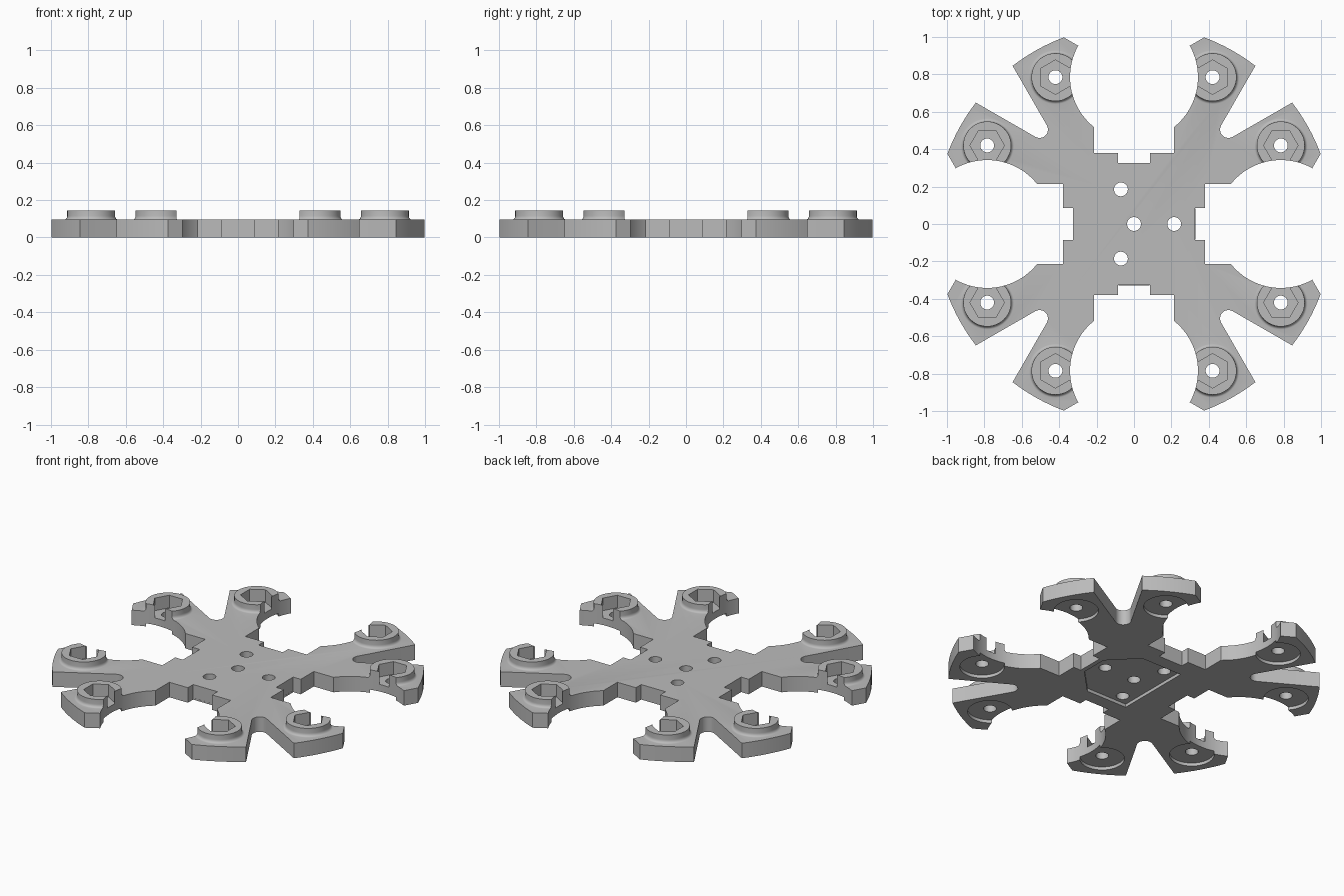
import bpy, bmesh
from math import sin, cos, pi, atan2, hypot, radians

cube = bpy.data.objects.get("Cube")
if cube:
    bpy.data.objects.remove(cube, do_unlink=True)

grey = bpy.data.materials.new("plain_grey")
grey.use_nodes = True
grey.diffuse_color = (0.5, 0.5, 0.5, 1)
grey.node_tree.nodes["Principled BSDF"].inputs["Base Color"].default_value = (0.5, 0.5, 0.5, 1)

PLATE_TOP, BOSS_TOP = 0.095, 0.145


def prism(bm, points, z0, z1):
    """Closed solid from a flat outline."""
    low = [bm.verts.new((x, y, z0)) for x, y in points]
    high = [bm.verts.new((x, y, z1)) for x, y in points]
    bm.faces.new(low)
    bm.faces.new(high)
    for i in range(len(points)):
        j = (i + 1) % len(points)
        bm.faces.new((low[i], low[j], high[j], high[i]))


def ring(centre, radius, sides, turn=0.0):
    return [(centre[0] + radius * cos(turn + 2 * pi * i / sides),
             centre[1] + radius * sin(turn + 2 * pi * i / sides)) for i in range(sides)]


def lathe(bm, centre, profile, sides=48):
    """Closed turned solid from (radius, z) pairs."""
    loops = [[bm.verts.new((x, y, z)) for x, y in ring(centre, r, sides)] for r, z in profile]
    bm.faces.new(loops[0])
    bm.faces.new(loops[-1])
    for a, b in zip(loops, loops[1:]):
        for i in range(sides):
            j = (i + 1) % sides
            bm.faces.new((a[i], a[j], b[j], b[i]))


def finish(bm, name):
    bmesh.ops.recalc_face_normals(bm, faces=bm.faces)
    mesh = bpy.data.meshes.new(name)
    bm.to_mesh(mesh)
    bm.free()
    mesh.materials.append(grey)
    obj = bpy.data.objects.new(name, mesh)
    bpy.context.collection.objects.link(obj)
    return obj


def combine(target, tool, operation):
    """Apply one boolean and discard the tool."""
    mod = target.modifiers.new(tool.name, 'BOOLEAN')
    mod.operation, mod.solver, mod.object = operation, 'EXACT', tool
    bpy.context.view_layer.update()
    graph = bpy.context.evaluated_depsgraph_get()
    mesh = bpy.data.meshes.new_from_object(target.evaluated_get(graph))
    target.modifiers.clear()
    target.data = mesh
    bpy.data.objects.remove(tool, do_unlink=True)


# Plate outline: one eighth, mirrored on the diagonal, then turned four times
eighth = [(0.085, 0.327), (0.085, 0.38), (0.215, 0.38), (0.215, 0.905)]
reach = 1.066
start, end = atan2(0.997, 0.375), atan2(0.847, 0.65)
for i in range(9):
    a = start + (end - start) * i / 8
    eighth.append((reach * cos(a), reach * sin(a)))
for i in range(6):
    a = radians(150 + 75 * i / 6)
    eighth.append((0.505 + 0.045 * cos(a), 0.505 + 0.045 * sin(a)))
crotch = 0.505 - 0.045 * cos(pi / 4)
quarter = eighth + [(crotch, crotch)] + [(y, x) for x, y in reversed(eighth)]
outline = []
for _ in range(4):
    outline += quarter
    quarter = [(y, -x) for x, y in quarter]
bm = bmesh.new()
prism(bm, outline, 0, PLATE_TOP)
plate = finish(bm, "frame_plate")

# Eight boss positions with the turn of their hexagonal sockets
bosses = []
for sx in (-1, 1):
    for sy in (-1, 1):
        bosses += [((sx * 0.42, sy * 0.785), pi / 2), ((sx * 0.785, sy * 0.42), 0.0)]

# Raised round bosses with a hollow flare at the base
flare = [(0.128 + 0.016 * (1 - cos(t)), 0.115 - 0.02 * sin(t))
         for t in (i * pi / 10 for i in range(5, -1, -1))]
bm = bmesh.new()
for centre, _ in bosses:
    lathe(bm, centre, [(0.144, 0.05)] + flare + [(0.128, BOSS_TOP)])
combine(plate, finish(bm, "bosses"), 'UNION')

# Round clearances between neighbouring arms
bm = bmesh.new()
for centre in ((0, 0.785), (0, -0.785), (0.785, 0), (-0.785, 0)):
    prism(bm, ring(centre, 0.342, 96, pi / 96), -0.2, 0.3)
combine(plate, finish(bm, "arm_clearances"), 'DIFFERENCE')

# Hexagonal sockets in the bosses
bm = bmesh.new()
for centre, turn in bosses:
    prism(bm, ring(centre, 0.092, 6, turn), 0.065, 0.3)
combine(plate, finish(bm, "hex_sockets"), 'DIFFERENCE')

# Shallow recesses underneath: one per boss and one in the middle
bm = bmesh.new()
for centre, _ in bosses:
    prism(bm, ring(centre, 0.128, 48), -0.2, 0.02)
prism(bm, [(-0.143, -0.245), (0.143, -0.245), (0.3, -0.085),
           (0.3, 0.085), (0.143, 0.245), (-0.143, 0.245)], -0.2, 0.02)
combine(plate, finish(bm, "under_recesses"), 'DIFFERENCE')

# Screw holes through bosses and centre
bm = bmesh.new()
for centre in [c for c, _ in bosses] + [(0, 0), (0.215, 0), (-0.07, 0.185), (-0.07, -0.185)]:
    prism(bm, ring(centre, 0.037, 32), -0.2, 0.3)
combine(plate, finish(bm, "screw_holes"), 'DIFFERENCE')

# Thin lips at the foot of two edge notches
for name, (x, y, w, d) in {"front_lip": (0, -0.324, 0.084, 0.004),
                           "left_lip": (0.324, 0, 0.004, 0.084)}.items():
    bm = bmesh.new()
    prism(bm, [(x - w, y - d), (x + w, y - d), (x + w, y + d), (x - w, y + d)], 0, 0.01)
    finish(bm, name)

# Smooth curves, sharp edges
bpy.ops.object.select_all(action='DESELECT')
plate.select_set(True)
bpy.context.view_layer.objects.active = plate
bpy.ops.object.shade_smooth_by_angle(angle=radians(25))
